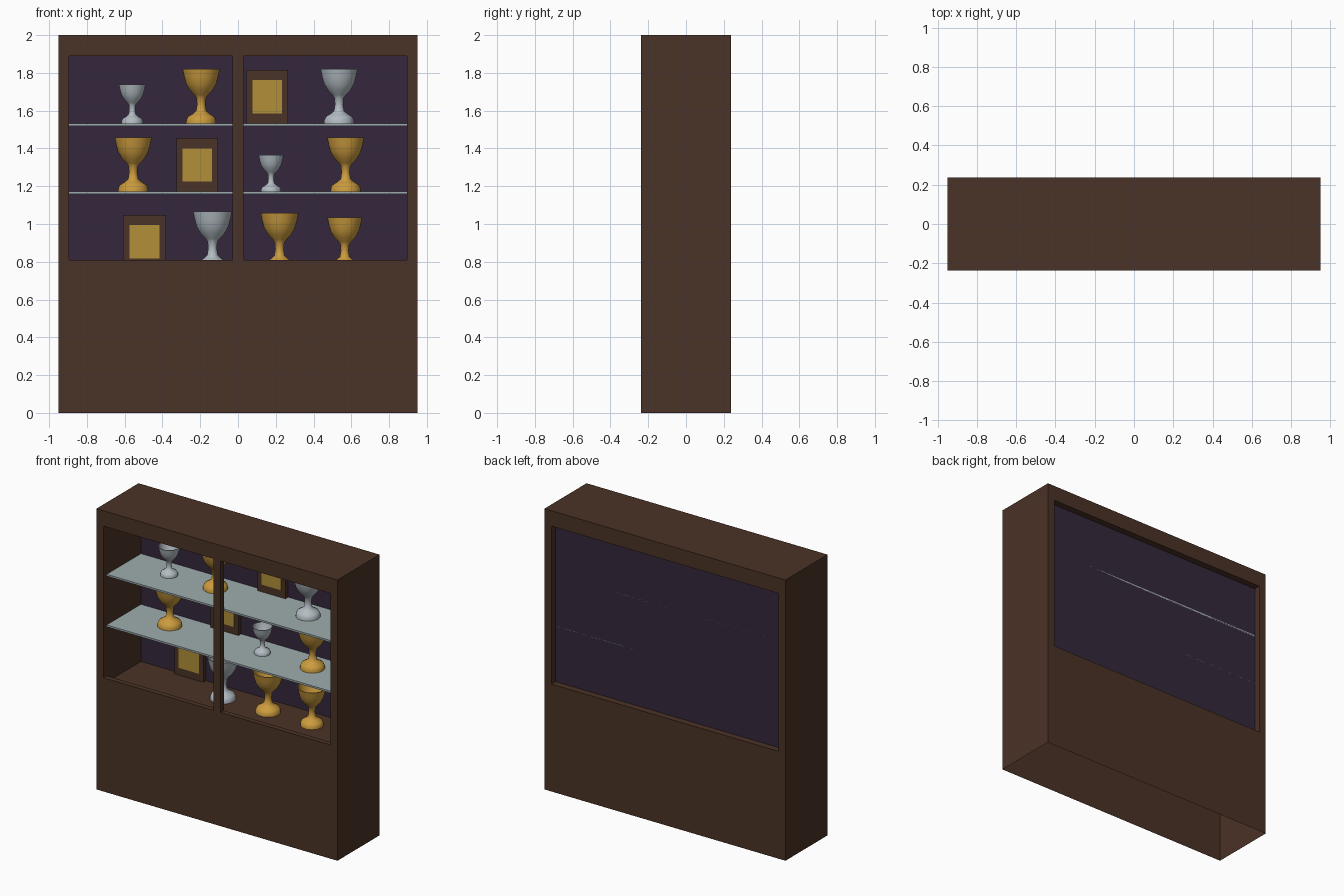
import bpy, bmesh, math

cube = bpy.data.objects.get("Cube")
if cube:
    bpy.data.objects.remove(cube, do_unlink=True)


def material(name, r, g, b):
    lin = [((c / 255 + 0.055) / 1.055) ** 2.4 for c in (r, g, b)]
    m = bpy.data.materials.new(name)
    m.use_nodes = True
    m.diffuse_color = (*lin, 1)
    m.node_tree.nodes["Principled BSDF"].inputs["Base Color"].default_value = (*lin, 1)
    return m


WOOD = material("dark_wood", 74, 50, 38)
VELVET = material("purple_backing", 53, 39, 60)
GLASS = material("shelf_glass", 158, 172, 174)
GOLD = material("gold", 204, 156, 62)
SILVER = material("silver", 178, 188, 194)
PICTURE = material("picture_gold", 178, 144, 58)


def finish(name, bm, mat):
    bmesh.ops.recalc_face_normals(bm, faces=bm.faces)
    mesh = bpy.data.meshes.new(name)
    bm.to_mesh(mesh)
    bm.free()
    mesh.materials.append(mat)
    ob = bpy.data.objects.new(name, mesh)
    bpy.context.collection.objects.link(ob)
    return ob


def box(name, mat, x0, x1, y0, y1, z0, z1):
    bm = bmesh.new()
    bmesh.ops.create_cube(bm, size=1)
    for v in bm.verts:
        v.co.x = x1 if v.co.x > 0 else x0
        v.co.y = y1 if v.co.y > 0 else y0
        v.co.z = z1 if v.co.z > 0 else z0
    return finish(name, bm, mat)


W, D, H = 0.95, 0.237, 2.0             # outer half width, half depth, height
IN, FLOOR, CEIL = 0.895, 0.765, 1.89   # display opening
FRONT, BACK = -0.2, 0.19               # inside of the front frame, back panel

# Cabinet shell: hollow, open underneath, with an opening right through the top
bm = bmesh.new()


def ring(y, w, z0, z1):
    return [bm.verts.new((x, y, z)) for x, z in ((-w, z0), (w, z0), (w, z1), (-w, z1))]


outer = [ring(y, W, 0, H) for y in (-D, D)]
inner = [ring(y, IN, FLOOR, CEIL) for y in (-D, D)]
for i in range(4):
    j = (i + 1) % 4
    for o, n in zip(outer, inner):
        bm.faces.new((o[i], o[j], n[j], n[i]))
    bm.faces.new((inner[0][i], inner[0][j], inner[1][j], inner[1][i]))
    if i > 0:
        bm.faces.new((outer[0][i], outer[0][j], outer[1][j], outer[1][i]))
finish("cabinet_body", bm, WOOD)

# Front frame, backing and shelves
box("front_sill", WOOD, -IN, IN, -D, FRONT, FLOOR, 0.81)
box("front_divider", WOOD, -0.029, 0.029, -D, FRONT, 0.81, CEIL)
box("back_panel", VELVET, -IN, IN, BACK - 0.004, BACK, FLOOR, CEIL)
SHELVES = (FLOOR, 1.172, 1.533)
for z in SHELVES[1:]:
    box("glass_shelf", GLASS, -IN, IN, FRONT, BACK, z - 0.013, z)


# Goblets: one turned profile with a hollow bowl
PROFILE = ((0, 0), (.08, 0), (.079, .018), (.07, .036), (.045, .05), (.027, .066),
           (.022, .1), (.025, .135), (.036, .15), (.06, .175), (.08, .21),
           (.09, .245), (.099, .287), (.093, .287), (.083, .24), (.06, .19), (0, .165))


def goblet(name, mat, x, z, s):
    bm = bmesh.new()
    pts = [bm.verts.new((r * s, 0, h * s)) for r, h in PROFILE]
    edges = [bm.edges.new(p) for p in zip(pts, pts[1:])]
    bmesh.ops.spin(bm, geom=pts + edges, cent=(0, 0, 0), axis=(0, 0, 1),
                   angle=math.tau, steps=32)
    bmesh.ops.remove_doubles(bm, verts=bm.verts, dist=0.0001)
    ob = finish(name, bm, mat)
    ob.location = (x, 0.025, z)
    bpy.ops.object.select_all(action="DESELECT")
    ob.select_set(True)
    bpy.context.view_layer.objects.active = ob
    bpy.ops.object.shade_smooth_by_angle(angle=math.radians(40))


for mat, x, level, s in ((SILVER, -.56, 2, .72), (GOLD, -.195, 2, 1), (SILVER, .535, 2, 1),
                         (GOLD, -.555, 1, 1), (SILVER, .175, 1, .67), (GOLD, .57, 1, 1),
                         (SILVER, -.135, 0, 1.05), (GOLD, .22, 0, 1.02), (GOLD, .565, 0, .94)):
    goblet(mat.name + "_goblet", mat, x, SHELVES[level], s)

# Framed pictures against the backing
for x, level, s in ((.155, 2, 1), (-.215, 1, 1), (-.495, 0, 1.03)):
    z, w, h = SHELVES[level], .11 * s, .282
    box("picture_frame", WOOD, x - w, x + w, .155, BACK - .004, z, z + h)
    p, m = .078 * s, .053
    box("picture_plate", PICTURE, x - p, x + p, .152, .155, z + m, z + h - m)
